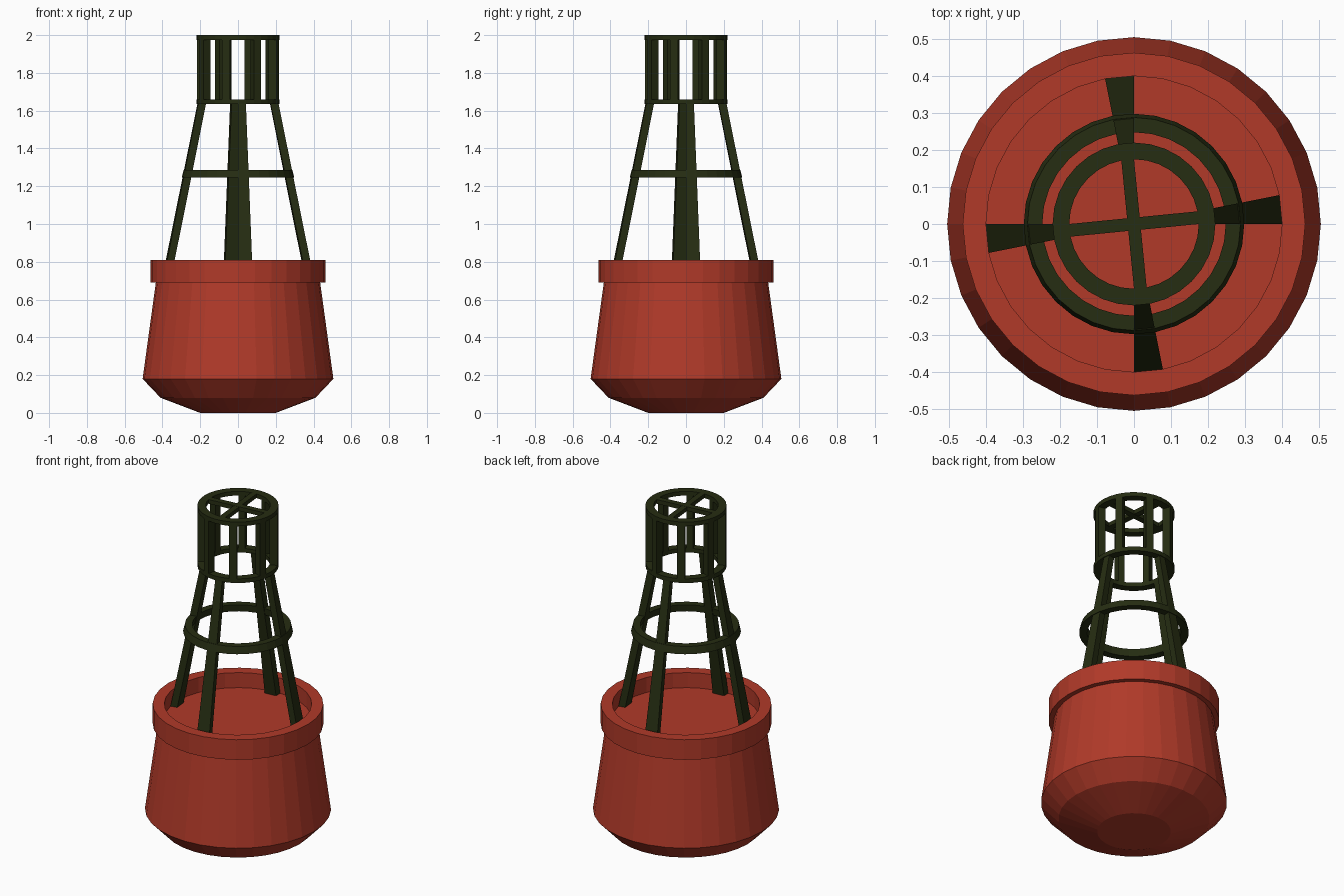
import bpy, bmesh, math

if "Cube" in bpy.data.objects:
    bpy.data.objects.remove(bpy.data.objects["Cube"])

N = 32
STEP = 2 * math.pi / N


def material(name, rgb):
    m = bpy.data.materials.new(name)
    m.diffuse_color = (*rgb, 1)
    m.use_nodes = True
    m.node_tree.nodes["Principled BSDF"].inputs["Base Color"].default_value = m.diffuse_color
    return m


RED = material("buoy red", (0.44, 0.042, 0.022))
GREEN = material("dark green", (0.019, 0.026, 0.006))


def finish(name, bm, mat):
    bmesh.ops.recalc_face_normals(bm, faces=bm.faces)
    me = bpy.data.meshes.new(name)
    bm.to_mesh(me)
    bm.free()
    me.materials.append(mat)
    ob = bpy.data.objects.new(name, me)
    bpy.context.collection.objects.link(ob)
    return ob


def pt(r, a, z):
    return (r * math.cos(a), r * math.sin(a), z)


def lathe(name, profile, mat, closed=False):
    """Revolve (radius, z) points; open profiles get flat end caps."""
    bm = bmesh.new()
    rows = [[bm.verts.new(pt(r, i * STEP, z)) for i in range(N)] for r, z in profile]
    pairs = list(zip(rows, rows[1:])) + ([(rows[-1], rows[0])] if closed else [])
    for a, b in pairs:
        for i in range(N):
            j = (i + 1) % N
            bm.faces.new((a[i], a[j], b[j], b[i]))
    if not closed:
        bm.faces.new(rows[0])
        bm.faces.new(rows[-1])
    return finish(name, bm, mat)


def sector_bar(name, angle, low, high, mat):
    """Bar one facet wide; low and high are (inner radius, outer radius, z)."""
    bm = bmesh.new()
    ends = []
    for ri, ro, z in (low, high):
        ends.append([bm.verts.new(pt(r, a, z)) for r, a in
                     ((ri, angle), (ro, angle), (ro, angle + STEP), (ri, angle + STEP))])
    lo, hi = ends
    bm.faces.new(lo)
    bm.faces.new(hi)
    for i in range(4):
        j = (i + 1) % 4
        bm.faces.new((lo[i], lo[j], hi[j], hi[i]))
    return finish(name, bm, mat)


# Floating hull with stepped rim and sunken deck
lathe("hull", [(0.20, 0), (0.41, 0.08), (0.505, 0.18), (0.435, 0.69), (0.463, 0.69),
               (0.463, 0.81), (0.40, 0.81), (0.40, 0.72)], RED)

# Four leaning legs
for k in range(4):
    sector_bar(f"leg_{k + 1}", k * math.pi / 2, (0.36, 0.40, 0.72),
               (0.172, 0.214, 1.64), GREEN)

# Brace ring following the slope of the legs
lathe("brace_ring", [(0.255, 1.245), (0.298, 1.245), (0.288, 1.287), (0.248, 1.287)],
      GREEN, closed=True)

# Lantern cage: two rings, eight uprights
RI, RO = 0.175, 0.22
for name, z0, z1 in (("cage_lower_ring", 1.635, 1.66), ("cage_top_ring", 1.975, 2.0)):
    lathe(name, [(RI, z0), (RO, z0), (RO, z1), (RI, z1)], GREEN, closed=True)
for k in range(8):
    sector_bar(f"cage_upright_{k + 1}", math.pi / 8 + k * math.pi / 4,
               (RI, RO, 1.66), (RI, RO, 1.975), GREEN)

# Cross bars spanning opposite facets of the top ring
for k in range(2):
    bm = bmesh.new()
    bmesh.ops.create_cube(bm, size=1)
    bmesh.ops.scale(bm, vec=(2 * RI, RI * STEP, 0.025 - 0.001 * k), verts=bm.verts)
    bar = finish(f"cage_cross_bar_{k + 1}", bm, GREEN)
    bar.location.z = 1.9875
    bar.rotation_euler.z = STEP / 2 + k * math.pi / 2
